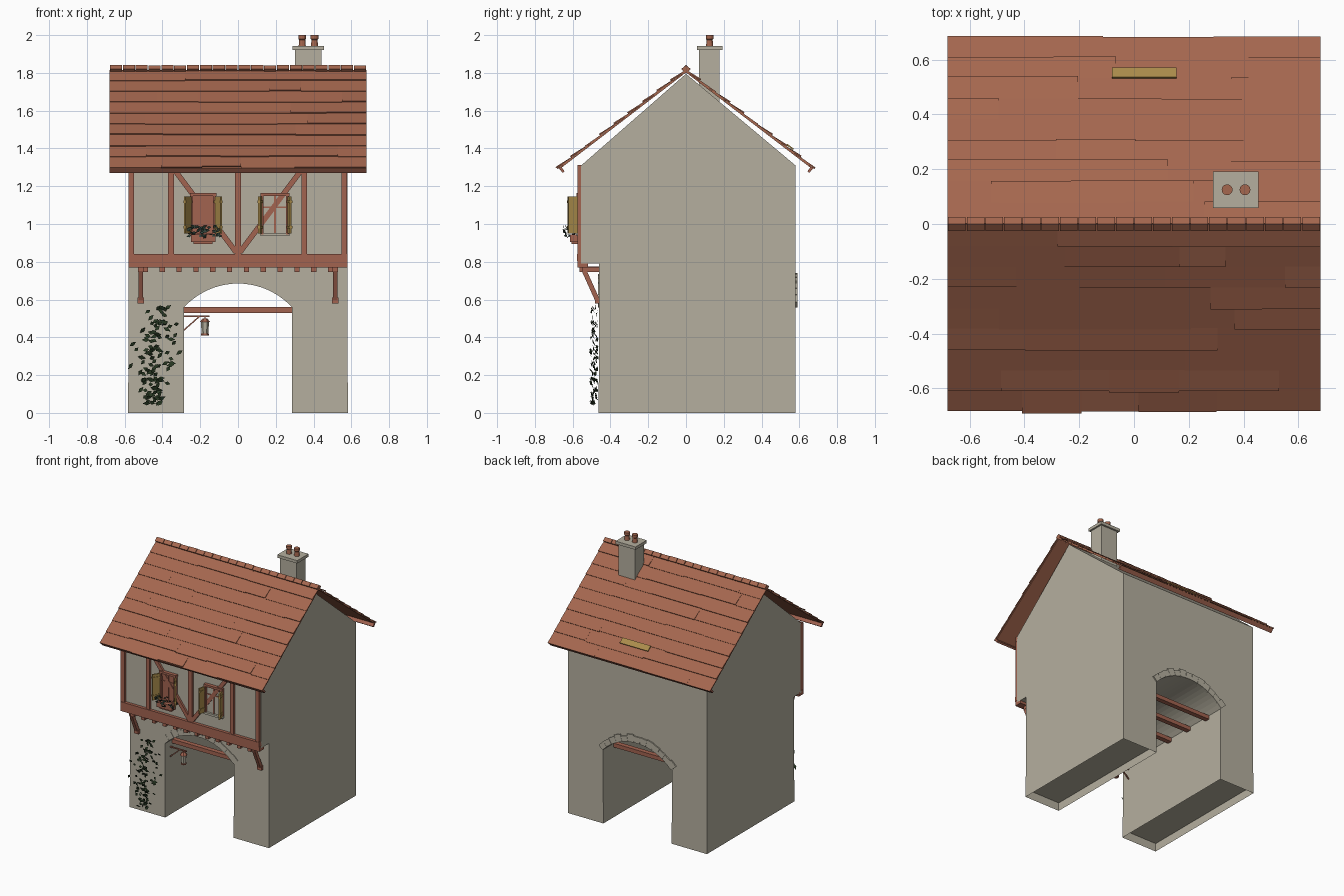
import bpy, bmesh, math, random
from mathutils import Vector

random.seed(7)
cube = bpy.data.objects.get("Cube")
if cube:
    bpy.data.objects.remove(cube, do_unlink=True)


def material(name, rgb):
    m = bpy.data.materials.new(name)
    m.use_nodes = True
    m.diffuse_color = (*rgb, 1)
    m.node_tree.nodes["Principled BSDF"].inputs["Base Color"].default_value = (*rgb, 1)
    return m


WALL = material("pale plaster", (0.46, 0.43, 0.345))
ROOF = material("terracotta tile", (0.375, 0.135, 0.077))
TIMBER = material("red brown timber", (0.36, 0.125, 0.08))
OCHRE = material("ochre wood", (0.4, 0.26, 0.07))
LEAF = material("ivy green", (0.022, 0.042, 0.017))
PLANT = material("blue green foliage", (0.035, 0.065, 0.05))


def finish(name, bm, mat):
    bmesh.ops.recalc_face_normals(bm, faces=bm.faces)
    me = bpy.data.meshes.new(name)
    bm.to_mesh(me)
    bm.free()
    me.materials.append(mat)
    ob = bpy.data.objects.new(name, me)
    bpy.context.collection.objects.link(ob)
    return ob


def add_prism(bm, pts, axis, a, b, caps=True):
    """Extrude a 2D outline along an axis from a to b."""
    place = {"x": lambda p, t: (t, p[0], p[1]),
             "y": lambda p, t: (p[0], t, p[1]),
             "z": lambda p, t: (p[0], p[1], t)}[axis]
    lo = [bm.verts.new(place(p, a)) for p in pts]
    hi = [bm.verts.new(place(p, b)) for p in pts]
    n = len(pts)
    for i in range(n):
        j = (i + 1) % n
        bm.faces.new((lo[i], lo[j], hi[j], hi[i]))
    if caps:
        bm.faces.new(lo[::-1])
        bm.faces.new(hi)


def rect(u0, u1, v0, v1):
    return [(u0, v0), (u1, v0), (u1, v1), (u0, v1)]


def prism(name, pts, axis, a, b, mat, caps=True):
    bm = bmesh.new()
    add_prism(bm, pts, axis, a, b, caps)
    return finish(name, bm, mat)


def box(name, x0, x1, y0, y1, z0, z1, mat):
    return prism(name, rect(x0, x1, y0, y1), "z", z0, z1, mat)


def bar(name, p, q, width, axis, a, b, mat):
    """Straight bar between two 2D points, extruded along an axis."""
    p, q = Vector(p), Vector(q)
    d = (q - p).normalized() * width / 2
    s = Vector((-d.y, d.x))
    return prism(name, [p - s, q - s, q + s, p + s], axis, a, b, mat)


def lathe(name, x, y, rings, mat, sides=12):
    """Round part from (radius, height) pairs."""
    bm = bmesh.new()
    loops = [[bm.verts.new((x + r * math.cos(k * math.tau / sides),
                            y + r * math.sin(k * math.tau / sides), z))
              for k in range(sides)] for r, z in rings]
    for lo, hi in zip(loops, loops[1:]):
        for k in range(sides):
            j = (k + 1) % sides
            bm.faces.new((lo[k], lo[j], hi[j], hi[k]))
    bm.faces.new(loops[0][::-1])
    bm.faces.new(loops[-1])
    return finish(name, bm, mat)


# Ground storey with the arched passage
W, SPAN, R, CZ = 0.58, 0.287, 0.387, 0.298
half = math.asin(SPAN / R)
arch = [(R * math.sin(t), CZ + R * math.cos(t))
        for t in (half - 2 * half * i / 20 for i in range(21))]
outline = ([(-W, 0.06), (-W, 0.79), (W, 0.79), (W, 0.06), (SPAN, 0.06)]
           + arch + [(-SPAN, 0.06)])
prism("ground_storey", outline, "y", -0.46, 0.58, WALL)
for side, word in ((-1, "right"), (1, "left")):
    xs = sorted((side * (SPAN - 0.002), side * (W + 0.002)))
    prism(word + "_plinth", rect(*xs, -0.463, 0.581), "z", 0, 0.16, WALL, caps=False)

# Upper storey with gables
prism("upper_storey", [(-0.555, 0.79), (0.58, 0.79), (0.58, 1.31), (0, 1.795),
                       (-0.555, 1.31)], "x", -W, W, WALL)

# Arch stones on both faces
for word, y0, y1 in (("front", -0.465, -0.45), ("back", 0.57, 0.589)):
    bm = bmesh.new()
    n = 13
    for i in range(n):
        t0, t1 = (half * (2 * (i + k) / n - 1) for k in (0.01, 0.99))
        r = R + random.uniform(0.042, 0.058)
        add_prism(bm, [(q * math.sin(t), CZ + q * math.cos(t))
                       for q, t in ((R, t0), (R, t1), (r, t1), (r, t0))], "y", y0, y1)
    finish(word + "_arch_stones", bm, WALL)

# Passage tie beams
for i in range(5):
    y = -0.36 + i * 0.2
    box("tie_beam", -0.3, 0.3, y - 0.018, y + 0.018, 0.53, 0.56, TIMBER)

# Timber frame on the jettied front
FY, BY = -0.574, -0.54
box("sill_beam", -W, W, FY - 0.004, BY, 0.805, 0.842, TIMBER)
box("jetty_beam", -W, W, FY, -0.52, 0.77, 0.803, TIMBER)
box("top_plate", -W, W, FY, BY, 1.275, 1.312, TIMBER)
for x in (-0.565, -0.355, 0, 0.35, 0.563):
    box("post", x - 0.015, x + 0.015, FY, BY, 0.83, 1.29, TIMBER)
for side in (-1, 1):
    bar("brace", (side * 0.335, 1.285), (side * 0.01, 0.85), 0.028, "y", FY + 0.003, BY, TIMBER)
    x = side * 0.515
    box("bracket_arm", x - 0.014, x + 0.014, -0.55, -0.45, 0.745, 0.772, TIMBER)
    bar("bracket_strut", (-0.54, 0.755), (-0.468, 0.595), 0.025, "x", x - 0.012, x + 0.012, TIMBER)
    box("bracket_foot", x - 0.018, x + 0.018, -0.483, -0.45, 0.58, 0.612, TIMBER)
for i in range(12):
    x = -0.49 + i * 0.98 / 11
    box("joist_end", x - 0.014, x + 0.014, -0.565, -0.45, 0.745, 0.775, TIMBER)


# Windows with open shutters
def window(x0, x1, z0, z1, pane, lean):
    box("window_pane", x0, x1, -0.565, -0.55, z0, z1, pane)
    y0, y1 = -0.581, -0.55
    for x in (x0, x1):
        box("window_jamb", x - 0.008, x + 0.008, y0, y1, z0, z1, TIMBER)
    for z in (z0, z1):
        box("window_rail", x0 - 0.01, x1 + 0.01, y0, y1, z - 0.008, z + 0.008,
            TIMBER if z == z1 else pane)
    mid = (x0 + x1) / 2
    box("mullion", mid - 0.005, mid + 0.005, -0.572, y1, z0, z1, TIMBER)
    box("glazing_bar", x0, x1, -0.57, y1, 1.085, 1.093, TIMBER)
    for x, s in ((x0, -1), (x1, 1)):
        hinge, tip = (x + s * 0.004, -0.575), (x + s * (0.004 + lean), -0.624)
        bar("shutter", hinge, tip, 0.01, "z", 0.95, 1.145, OCHRE)
        for z in (0.975, 1.11):
            bar("shutter_batten", hinge, tip, 0.017, "z", z, z + 0.014, OCHRE)


window(-0.245, -0.125, 0.945, 1.155, TIMBER, 0.033)
window(0.128, 0.262, 0.945, 1.155, WALL, 0.013)


# Leaves
def leaves(name, spots, size, mat):
    bm = bmesh.new()
    for x, y, z in spots:
        c = Vector((x, y, z))
        t = random.uniform(-0.7, 1.0)
        u = Vector((math.cos(t), random.uniform(-0.5, 0.2), math.sin(t))) * size * random.uniform(0.6, 1.1)
        v = Vector((-math.sin(t), random.uniform(-0.8, 0.3), math.cos(t))) * size * 0.5
        bm.faces.new([bm.verts.new(c + o) for o in (-u, -v, u, v)])
    finish(name, bm, mat)


spots = []
while len(spots) < 125:
    z = random.uniform(0.04, 0.57)
    x = -0.45 + 0.18 * max(0, z - 0.25) + random.gauss(0, 0.025 + 0.14 * min(z, 0.6 - z))
    if -0.575 < x < -0.28:
        spots.append((x, random.uniform(-0.505, -0.468), z))
leaves("climbing_ivy", spots, 0.021, LEAF)

# Flower box
box("flower_box", -0.25, -0.12, -0.615, -0.575, 0.905, 0.945, TIMBER)
box("flower_box_foot", -0.235, -0.135, -0.605, -0.57, 0.893, 0.905, TIMBER)
leaves("flower_box_plants", [(random.uniform(-0.265, -0.09), random.uniform(-0.65, -0.585),
                              random.uniform(0.93, 0.99)) for _ in range(45)], 0.016, PLANT)

# Lantern on its wall bracket
LX, LY = -0.175, -0.4
box("lantern_arm", -0.29, -0.15, LY - 0.005, LY + 0.005, 0.508, 0.516, TIMBER)
bar("lantern_strut", (-0.29, 0.435), (-0.205, 0.51), 0.007, "y", LY - 0.004, LY + 0.004, TIMBER)
box("lantern_hook", LX - 0.003, LX + 0.003, LY - 0.003, LY + 0.003, 0.49, 0.51, TIMBER)
lathe("lantern_cap", LX, LY, [(0.028, 0.48), (0.012, 0.5)], TIMBER, 6)
lathe("lantern_glass", LX, LY, [(0.017, 0.418), (0.022, 0.48)], WALL, 6)
lathe("lantern_base", LX, LY, [(0.021, 0.41), (0.021, 0.42)], TIMBER, 6)

# Roof slopes: a thin deck with lifted, overlapping tile strips
EDGE, DROP, TOP = 0.68, 0.52, 1.82
L = math.hypot(EDGE, DROP)
ROWS = 9
for side, word in ((-1, "front"), (1, "back")):
    d = Vector((side * EDGE, -DROP)) / L
    n = Vector((side * DROP, EDGE)) / L
    ridge = Vector((0, TOP - 0.008))

    def strip(s0, s1, h0, h1, t):
        return [ridge + d * s + n * h for s, h in
                ((s0, h0 - t), (s1, h1 - t), (s1, h1), (s0, h0))]

    prism(word + "_roof_deck", strip(0, L - 0.005, 0, 0, 0.008), "x", -0.675, 0.675, ROOF)
    bm = bmesh.new()
    for row in range(ROWS):
        x = -EDGE
        while x < EDGE - 0.01:
            end = x + random.uniform(0.15, 0.5)
            if end > EDGE - 0.12:
                end = EDGE
            lift = random.choice((0.008, 0.009, 0.014))
            s1 = (row + 1) * L / ROWS + random.uniform(-0.006, 0.003)
            add_prism(bm, strip(row * L / ROWS - 0.012 * (row > 0), s1, 0.004, lift, 0.007),
                      "x", x, end)
            x = end
    finish(word + "_roof_tiles", bm, ROOF)
    prism(word + "_eave_board", strip(L - 0.022, L - 0.008, 0, 0, 0.033), "x",
          -EDGE, EDGE, TIMBER)
    if side == 1:
        prism("roof_patch", strip(0.661, 0.705, 0.018, 0.018, 0.008), "x", -0.08, 0.155, OCHRE)

# Ridge caps
bm = bmesh.new()
for i in range(20):
    x = -0.68 + i * 0.068
    z = 1.843 - random.uniform(0, 0.004)
    add_prism(bm, [(-0.025, 1.82), (0, z - 0.045), (0.025, 1.82), (0, z)], "x", x + 0.002, x + 0.066)
finish("ridge_caps", bm, ROOF)

# Chimney with two pots
box("chimney_stack", 0.303, 0.442, 0.068, 0.178, 1.6, 1.925, WALL)
box("chimney_cap", 0.288, 0.455, 0.058, 0.192, 1.92, 1.942, WALL)
for x in (0.34, 0.405):
    lathe("chimney_pot", x, 0.125, [(0.019, 1.94), (0.016, 1.975), (0.02, 1.98), (0.02, 2.0)], ROOF)
